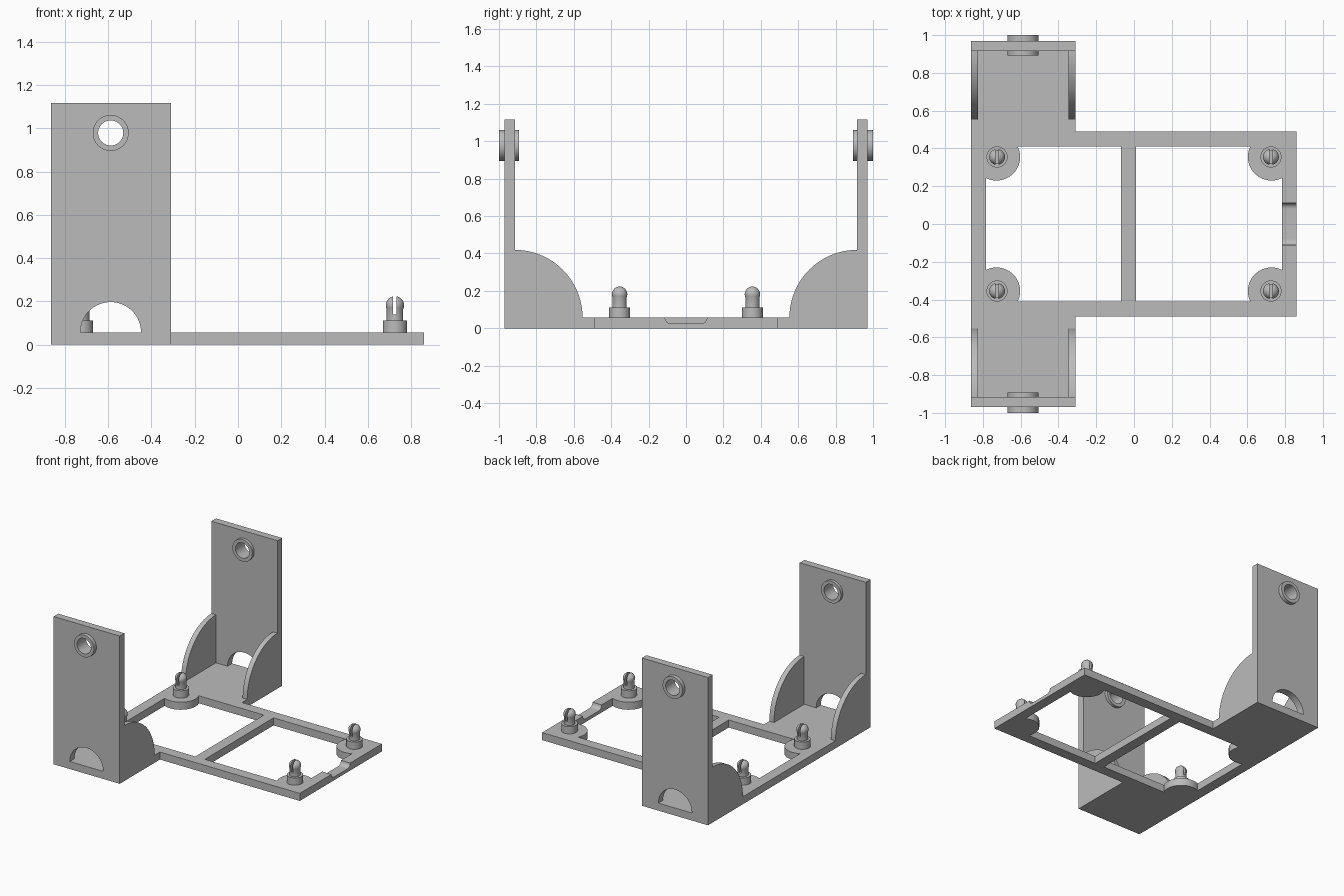
import bpy, bmesh
from math import cos, sin, radians, pi
from mathutils import Matrix

if "Cube" in bpy.data.objects:
    bpy.data.objects.remove(bpy.data.objects["Cube"])

grey = bpy.data.materials.new("plain_grey")
grey.use_nodes = True
colour = (0.5, 0.5, 0.5, 1)
grey.diffuse_color = colour
grey.node_tree.nodes["Principled BSDF"].inputs["Base Color"].default_value = colour

T = 0.057                      # plate thickness
LEFT, RIGHT = -0.863, 0.86     # plate ends
PAD = -0.31                    # inner edge of the wide pads
WALL_IN, WALL_OUT = 0.915, 0.97
RING_X, RING_Z = -0.588, 0.978
PEG_X, PEG_Y = 0.725, 0.355
parts = []


def arc(cx, cy, r, a0=0, a1=360, n=32):
    full = abs(a1 - a0) == 360
    steps = n if full else n + 1
    angles = [radians(a0 + (a1 - a0) * i / n) for i in range(steps)]
    return [(cx + r * cos(a), cy + r * sin(a)) for a in angles]


def add_mesh(name, mesh):
    ob = bpy.data.objects.new(name, mesh)
    bpy.context.collection.objects.link(ob)
    mesh.materials.clear()
    mesh.materials.append(grey)
    parts.append(ob)
    return ob


def extrude(name, loops, depth, matrix):
    """Fill nested outlines, give them thickness and place the solid."""
    cu = bpy.data.curves.new(name, 'CURVE')
    cu.dimensions, cu.fill_mode, cu.extrude = '2D', 'BOTH', depth / 2
    for loop in loops:
        sp = cu.splines.new('POLY')
        sp.points.add(len(loop) - 1)
        for p, (u, v) in zip(sp.points, loop):
            p.co = (u, v, 0, 1)
        sp.use_cyclic_u = True
    tmp = bpy.data.objects.new("outline", cu)
    bpy.context.collection.objects.link(tmp)
    bpy.context.view_layer.update()
    dg = bpy.context.evaluated_depsgraph_get()
    mesh = bpy.data.meshes.new_from_object(tmp.evaluated_get(dg))
    bpy.data.objects.remove(tmp)
    mesh.transform(matrix)
    bm = bmesh.new()
    bm.from_mesh(mesh)
    bmesh.ops.remove_doubles(bm, verts=bm.verts, dist=1e-5)
    bmesh.ops.recalc_face_normals(bm, faces=bm.faces)
    bm.to_mesh(mesh)
    bm.free()
    return add_mesh(name, mesh)


def cut(ob, cutter):
    mod = ob.modifiers.new("cut", 'BOOLEAN')
    mod.operation, mod.solver, mod.object = 'DIFFERENCE', 'EXACT', cutter
    bpy.context.view_layer.update()
    dg = bpy.context.evaluated_depsgraph_get()
    mesh = bpy.data.meshes.new_from_object(ob.evaluated_get(dg))
    ob.modifiers.clear()
    ob.data = mesh
    parts.remove(cutter)
    bpy.data.objects.remove(cutter)


def facing_y(y):               # outline drawn in x, z
    return Matrix.Translation((0, y, 0)) @ Matrix.Rotation(pi / 2, 4, 'X')


def facing_x(x):               # outline drawn in y, z
    return Matrix(((0, 0, 1, x), (1, 0, 0, 0), (0, 1, 0, 0), (0, 0, 0, 1)))


def window(side, bar):
    """Window outline with a round mounting pad left in each outer corner."""
    corner = [(side * x, y) for x, y in arc(-PEG_X - 0.003, PEG_Y, 0.125, 26.1, -116.1)]
    return [(bar, -0.41), (bar, 0.41)] + corner + [(x, -y) for x, y in reversed(corner)]


# Base plate with two windows
half = [(RIGHT, 0.49), (PAD, 0.49), (PAD, WALL_IN), (LEFT, WALL_IN)]
outline = half + [(x, -y) for x, y in reversed(half)]
plate = extrude("base_plate", [outline, window(1, -0.07), window(-1, 0.01)],
                T, Matrix.Translation((0, 0, T / 2)))

# Shallow round-cornered channel in the right edge
channel = (arc(-0.08, T, 0.032, 180, 270, 8) + arc(0.08, T, 0.032, 270, 360, 8)
           + [(0.112, 0.1), (-0.112, 0.1)])
cut(plate, extrude("channel_cutter", [channel], 0.2, facing_x(0.83)))

# Uprights, bearing rings and gussets at both ends
for s, end in ((-1, "front"), (1, "back")):
    panel = [(LEFT, 0), (PAD, 0), (PAD, 1.117), (LEFT, 1.117)]
    notch = arc(RING_X, T, 0.14, 0, 180)
    hole = arc(RING_X, RING_Z, 0.058, n=48)
    extrude(end + "_upright", [panel, notch, hole], WALL_OUT - WALL_IN,
            facing_y(s * (WALL_IN + WALL_OUT) / 2))
    extrude(end + "_bearing_ring", [arc(RING_X, RING_Z, 0.083, n=48), hole],
            0.108, facing_y(s * 0.946))
    quarter = [(WALL_IN, T)] + arc(WALL_IN, T, 0.362, 90, 180)
    for x, side in ((LEFT + 0.019, "right"), (PAD - 0.019, "left")):
        extrude(f"{end}_{side}_gusset", [[(s * y, z) for y, z in quarter]],
                0.038, facing_x(x))


def peg(name, x, y):
    """Stepped round-headed peg, split down the middle."""
    profile = [(0, T - 0.01), (0.056, T - 0.01), (0.056, 0.112), (0.038, 0.112)]
    profile += arc(0, 0.182, 0.042, -25, 90, 12)[:-1] + [(0, 0.224)]
    bm = bmesh.new()
    vs = [bm.verts.new((r, 0, z)) for r, z in profile]
    es = [bm.edges.new(pair) for pair in zip(vs, vs[1:])]
    bmesh.ops.spin(bm, geom=vs + es, cent=(0, 0, 0), axis=(0, 0, 1),
                   angle=2 * pi, steps=32, use_duplicate=False)
    bmesh.ops.remove_doubles(bm, verts=bm.verts, dist=1e-5)
    bmesh.ops.recalc_face_normals(bm, faces=bm.faces)
    mesh = bpy.data.meshes.new(name)
    bm.to_mesh(mesh)
    bm.free()
    mesh.transform(Matrix.Translation((x, y, 0)))
    ob = add_mesh(name, mesh)
    slit = [(x + a, z) for a, z in ((-.008, .14), (.008, .14), (.008, .3), (-.008, .3))]
    cut(ob, extrude("slit_cutter", [slit], 0.2, facing_y(y)))


for sx, side in ((-1, "right"), (1, "left")):
    for sy, end in ((-1, "front"), (1, "back")):
        peg(f"{end}_{side}_peg", sx * PEG_X, sy * PEG_Y)

# Smooth the round surfaces, keep edges crisp
bpy.ops.object.select_all(action='DESELECT')
for ob in parts:
    ob.select_set(True)
bpy.context.view_layer.objects.active = parts[0]
bpy.ops.object.shade_smooth_by_angle(angle=radians(30))
